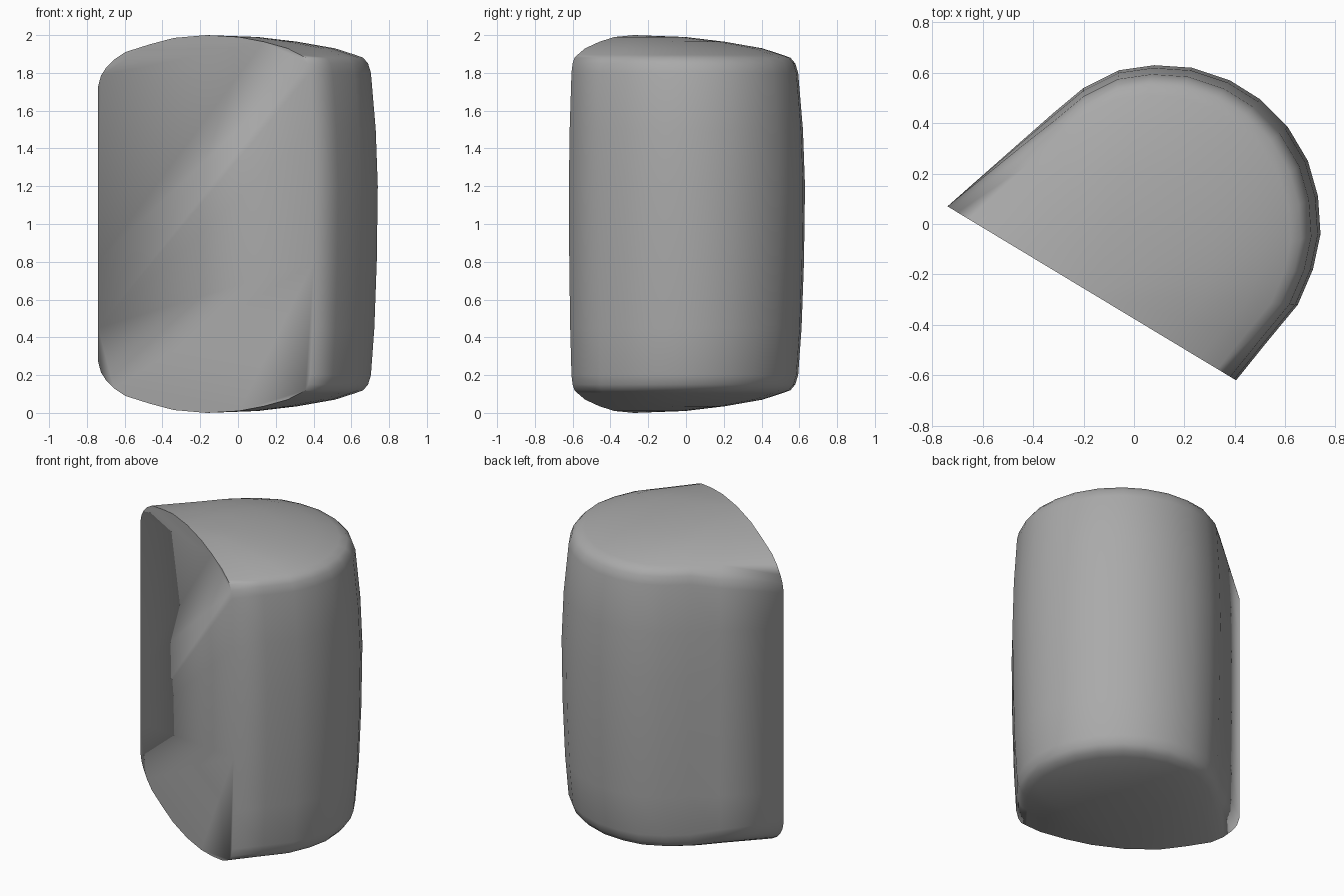
import bpy, bmesh
from mathutils import Vector

if "Cube" in bpy.data.objects:
    bpy.data.objects.remove(bpy.data.objects["Cube"])

# D-shaped outline, from the sharp left corner round the back to the right corner
OUTLINE = [(-.74, .07), (-.46, .317), (-.32, .44), (-.2, .54), (-.06, .61), (.08, .63),
           (.23, .62), (.38, .57), (.5, .495), (.61, .385), (.69, .25), (.73, .11),
           (.74, -.04), (.71, -.18), (.65, -.32), (.53, -.465), (.405, -.62)]
OUTLINE = [Vector(p) for p in OUTLINE]
CENTRE = (OUTLINE[0] + OUTLINE[-1]) / 2

# Profiles from base to crown: (scale about the middle of the flat side, height)
cap = [(.96, 1.8), (.943, 1.85), (.915, 1.88), (.87, 1.895), (.75, 1.93),
       (.53, 1.965), (.3, 1.99)]
flip = [(s, 2 - z) for s, z in reversed(cap)]
body = flip + [(.98, .45), (.994, .8), (1, 1.2), (.988, 1.5)] + cap
# The left corner stays upright and rounds over earlier
cap_l = [(1, 1.73), (.975, 1.785), (.93, 1.825), (.855, 1.87), (.75, 1.91),
         (.53, 1.95), (.3, 1.985)]
flip_l = [(s, 2 - z) for s, z in reversed(cap_l)]
corner = flip_l + [(1, .45), (1, .8), (1, 1.2), (1, 1.5)] + cap_l

bm = bmesh.new()


def column(p, profile):
    return [bm.verts.new((*(CENTRE + (p - CENTRE) * s), z)) for s, z in profile]


def blend(t):
    return [(a[0] * (1 - t) + b[0] * t, a[1] * (1 - t) + b[1] * t)
            for a, b in zip(body, corner)]


cols = [column(p, blend({0: 1, 1: .4}.get(i, 0))) for i, p in enumerate(OUTLINE)]
bottom = bm.verts.new((*CENTRE, 0))
top = bm.verts.new((*CENTRE, 2))

# Curved wall and domed ends
for a, b in zip(cols, cols[1:]):
    for j in range(len(a) - 1):
        bm.faces.new((a[j], a[j + 1], b[j + 1], b[j]))
    bm.faces.new((bottom, a[0], b[0]))
    bm.faces.new((top, b[-1], a[-1]))

# Flat side, split along its diagonal
left, right = cols[0], cols[-1]
hi, lo = len(flip) + 4, len(flip)
bm.faces.new(right[hi:] + [top] + left[lo:][::-1])
bm.faces.new([bottom] + right[:hi + 1] + left[:lo + 1][::-1])
bmesh.ops.recalc_face_normals(bm, faces=bm.faces)

# Crisp crown and base edges on the flat side; the uprights stay soft
for col, pole in ((left, top), (right, top), (left, bottom), (right, bottom)):
    run = (col[hi + 2:] + [top]) if pole is top else ([bottom] + col[:lo - 2])
    for a, b in zip(run, run[1:]):
        bm.edges.get((a, b)).smooth = False
for f in bm.faces:
    f.smooth = True

mesh = bpy.data.meshes.new("rounded_block")
bm.to_mesh(mesh)
bm.free()
block = bpy.data.objects.new("rounded_block", mesh)
bpy.context.collection.objects.link(block)

# Dark grey surface
grey = bpy.data.materials.new("dark_grey")
grey.diffuse_color = (.4, .4, .4, 1)
grey.use_nodes = True
grey.node_tree.nodes["Principled BSDF"].inputs["Base Color"].default_value = grey.diffuse_color
mesh.materials.append(grey)
